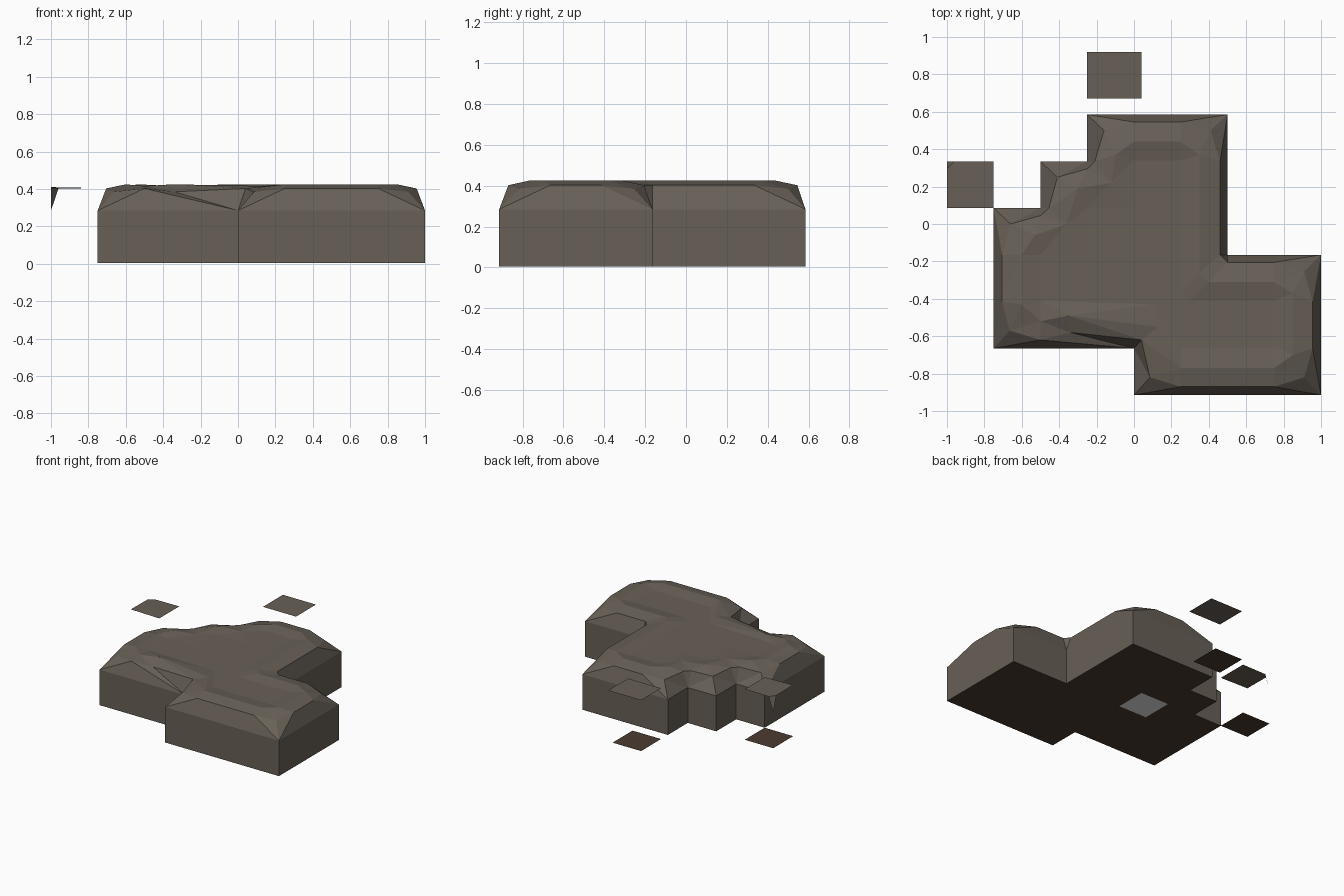
import bpy, bmesh
from mathutils import Vector
from mathutils.geometry import delaunay_2d_cdt

if "Cube" in bpy.data.objects:
    bpy.data.objects.remove(bpy.data.objects["Cube"])


def material(name, rgb):
    m = bpy.data.materials.new(name)
    m.diffuse_color = (*rgb, 1)
    m.use_nodes = True
    m.node_tree.nodes["Principled BSDF"].inputs["Base Color"].default_value = m.diffuse_color
    return m


STONE = material("grey_brown_stone", (0.138, 0.117, 0.095))
DIRT = material("dark_dirt", (0.072, 0.044, 0.030))
PALE = material("pale_grey", (0.8, 0.8, 0.8))
WALL_Z, BASE_Z = 0.285, 0.004


def finish(bm, name, mats):
    me = bpy.data.meshes.new(name)
    bm.to_mesh(me)
    bm.free()
    for m in mats:
        me.materials.append(m)
    ob = bpy.data.objects.new(name, me)
    bpy.context.collection.objects.link(ob)
    return ob


def sheet(name, points, mat, down=False):
    """Single flat polygon facing up or down."""
    bm = bmesh.new()
    vs = [bm.verts.new(p) for p in points]
    bm.faces.new(vs[::-1] if down else vs)
    return finish(bm, name, [mat])


def rect(x0, y0, x1, y1, z):
    return [(x0, y0, z), (x1, y0, z), (x1, y1, z), (x0, y1, z)]


# Footprint of the cliff, counter-clockwise
outline = [(0, -.915), (1, -.915), (1, -.165), (.5, -.165), (.5, .585), (-.25, .585),
           (-.25, .335), (-.5, .335), (-.5, .085), (-.75, .085), (-.75, -.665), (0, -.665)]

# Worn rim, raised ridge and sunken floor of the top
rim = [(.085, -.82), (.25, -.87), (.75, -.87), (.91, -.82), (.955, -.665), (.955, -.415),
       (.91, -.255), (.75, -.205), (.5, -.205), (.46, -.165), (.46, .335), (.41, .5),
       (.25, .545), (0, .545), (-.16, .5), (-.21, .335), (-.25, .295), (-.41, .25),
       (-.455, .085), (-.5, .045), (-.66, 0), (-.705, -.165), (-.705, -.415),
       (-.665, -.57), (-.5, -.62), (-.34, -.58), (.04, -.62)]
low_rim = {0, 3, 6, 11, 14, 17, 20, 23, 25}
ridge = [(.25, -.77), (.75, -.77), (.85, -.7), (.85, -.37), (.75, -.31), (.4, -.31),
         (.35, -.26), (.35, .37), (.25, .44), (0, .44), (-.1, .37), (-.12, .22),
         (-.3, .19), (-.36, 0), (-.53, -.06), (-.6, -.165), (-.6, -.43),
         (-.5, -.52), (-.35, -.49), (.13, -.55)]
floor = [(.25, -.66), (.75, -.66), (.75, -.41), (.3, -.41), (.25, -.36), (.25, .34),
         (0, .34), (0, .085), (-.25, .085), (-.25, -.165), (-.5, -.165),
         (-.5, -.41), (.1, -.43)]

pts, heights, edges = [], [], []


def add_ring(ring, height):
    s, n = len(pts), len(ring)
    for i, p in enumerate(ring):
        pts.append(Vector(p))
        heights.append(height(i))
        edges.append((s + i, s + (i + 1) % n))


add_ring(outline, lambda i: WALL_Z)
add_ring(rim, lambda i: .385 if i in low_rim else .403)
add_ring(ridge, lambda i: .425 if i < 10 else (.425, .416)[i % 2])
add_ring(floor, lambda i: .409)

# Cliff: triangulated top, straight walls and dirt underside
bm = bmesh.new()
co, _, tris, orig, _, _ = delaunay_2d_cdt(pts, edges, [], 1, 1e-5)
top = [bm.verts.new((c.x, c.y, heights[o[0]] if o else .405)) for c, o in zip(co, orig)]
for t in tris:
    bm.faces.new([top[i] for i in t])
where = {o: i for i, src in enumerate(orig) for o in src}
upper = [top[where[i]] for i in range(len(outline))]
lower = [bm.verts.new((x, y, BASE_Z)) for x, y in outline]
for i in range(len(outline)):
    j = (i + 1) % len(outline)
    bm.faces.new((lower[i], lower[j], upper[j], upper[i]))
under = bm.faces.new(lower[::-1])
under.material_index = 1
bmesh.ops.recalc_face_normals(bm, faces=bm.faces[:])
finish(bm, "cliff", [STONE, DIRT])

# Pale plate under the cliff
sheet("underside_plate", rect(-.25, -.165, 0, .085, 0), PALE, down=True)

# Loose tiles, left: top has one drooping corner
sheet("left_top_tile", [(-1, .085, .41), (-.75, .085, .405), (-.75, .335, .405),
                        (-.96, .335, .403), (-1, .295, .408)], STONE)
sheet("left_tile_corner", [(-1, .295, .408), (-.96, .335, .403), (-1, .335, .285)], STONE)
sheet("left_bottom_tile", rect(-1, .085, -.75, .335, BASE_Z), DIRT, down=True)

# Loose tiles, back
sheet("back_top_tile", rect(-.25, .67, .04, .92, .407), STONE)
sheet("back_bottom_tile", rect(-.25, .67, 0, .92, BASE_Z), DIRT, down=True)
